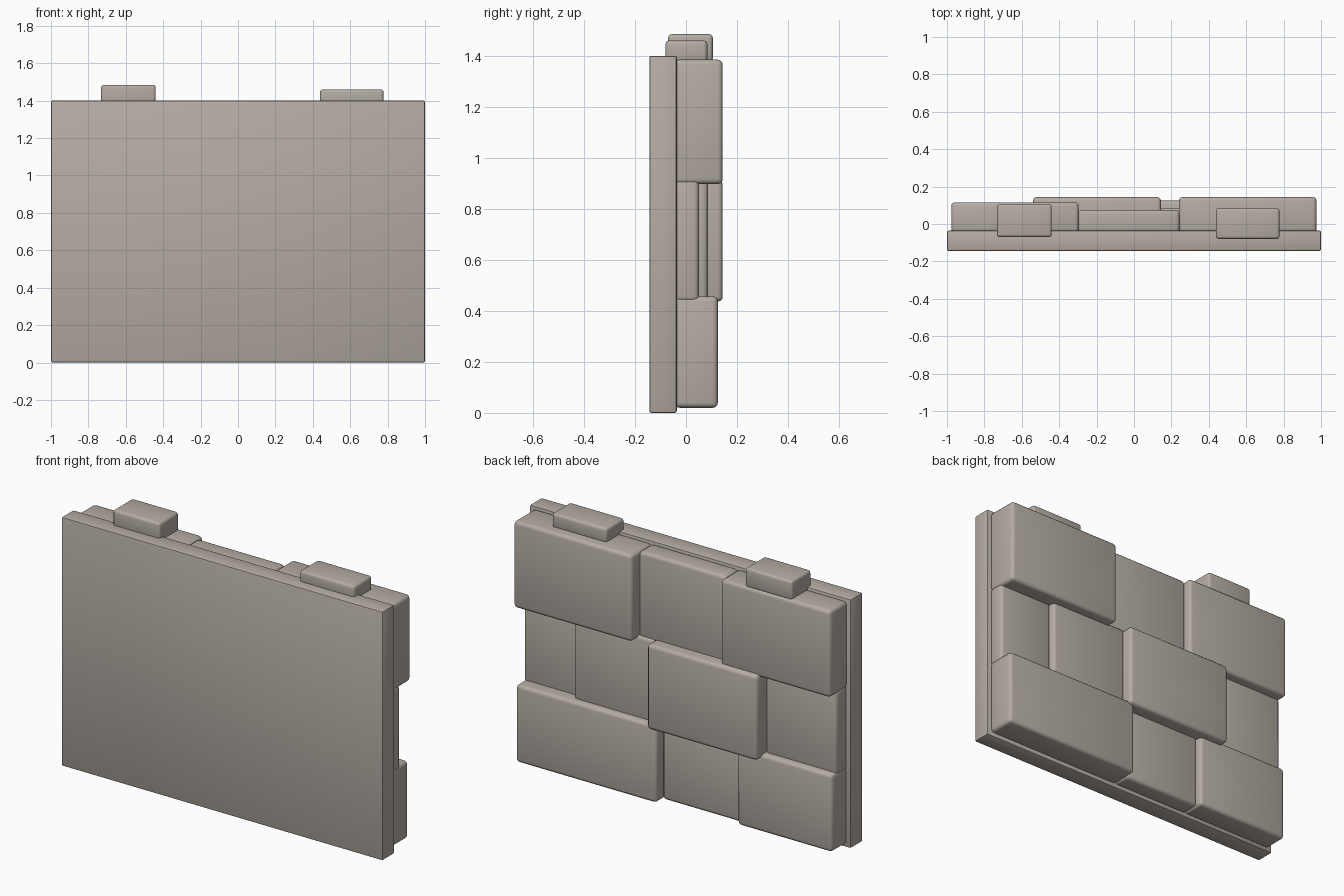
import bpy
import math

if "Cube" in bpy.data.objects:
    bpy.data.objects.remove(bpy.data.objects["Cube"])

# Warm grey stone
stone = bpy.data.materials.new("stone")
stone.diffuse_color = (0.46, 0.415, 0.37, 1)
stone.use_nodes = True
stone.node_tree.nodes["Principled BSDF"].inputs["Base Color"].default_value = stone.diffuse_color


def block(name, x0, x1, y0, y1, z0, z1, bevel=0.02, segments=3):
    """Box from its limits, with rounded edges."""
    bpy.ops.mesh.primitive_cube_add(size=1, location=((x0 + x1) / 2, (y0 + y1) / 2, (z0 + z1) / 2))
    ob = bpy.context.object
    ob.name = name
    ob.scale = (x1 - x0, y1 - y0, z1 - z0)
    bpy.ops.object.transform_apply(location=False, rotation=False, scale=True)
    mod = ob.modifiers.new("rounded_edges", 'BEVEL')
    mod.width = bevel
    mod.segments = segments
    bpy.ops.object.modifier_apply(modifier=mod.name)
    bpy.ops.object.shade_smooth_by_angle(angle=math.radians(40))
    ob.data.materials.append(stone)
    return ob


# Backing slab, flat on the front side
block("wall_slab", -1, 1, -0.144, -0.036, 0, 1.4, 0.008, 2)

# Courses of stones on the back: (z0, z1, [(x0, x1, outer y), ...])
courses = {
    "bottom": (0.02, 0.457, [(-0.976, -0.387, 0.098), (-0.39, 0.103, 0.065), (0.10, 0.975, 0.125)]),
    "middle": (0.436, 0.914, [(-0.976, -0.535, 0.06), (-0.54, 0.144, 0.144),
                              (0.137, 0.637, 0.086), (0.63, 0.976, 0.051)]),
    "top": (0.897, 1.385, [(-0.977, -0.296, 0.116), (-0.30, 0.244, 0.075), (0.24, 0.976, 0.144)]),
}
for row, (z0, z1, stones) in courses.items():
    for i, (x0, x1, y) in enumerate(stones):
        block(f"{row}_stone_{i + 1}", x0, x1, -0.045, y, z0, z1)

# Loose cap stones on top
block("cap_stone_left", -0.732, -0.44, -0.07, 0.105, 1.375, 1.485, 0.015)
block("cap_stone_right", 0.438, 0.778, -0.08, 0.084, 1.375, 1.46, 0.015)
